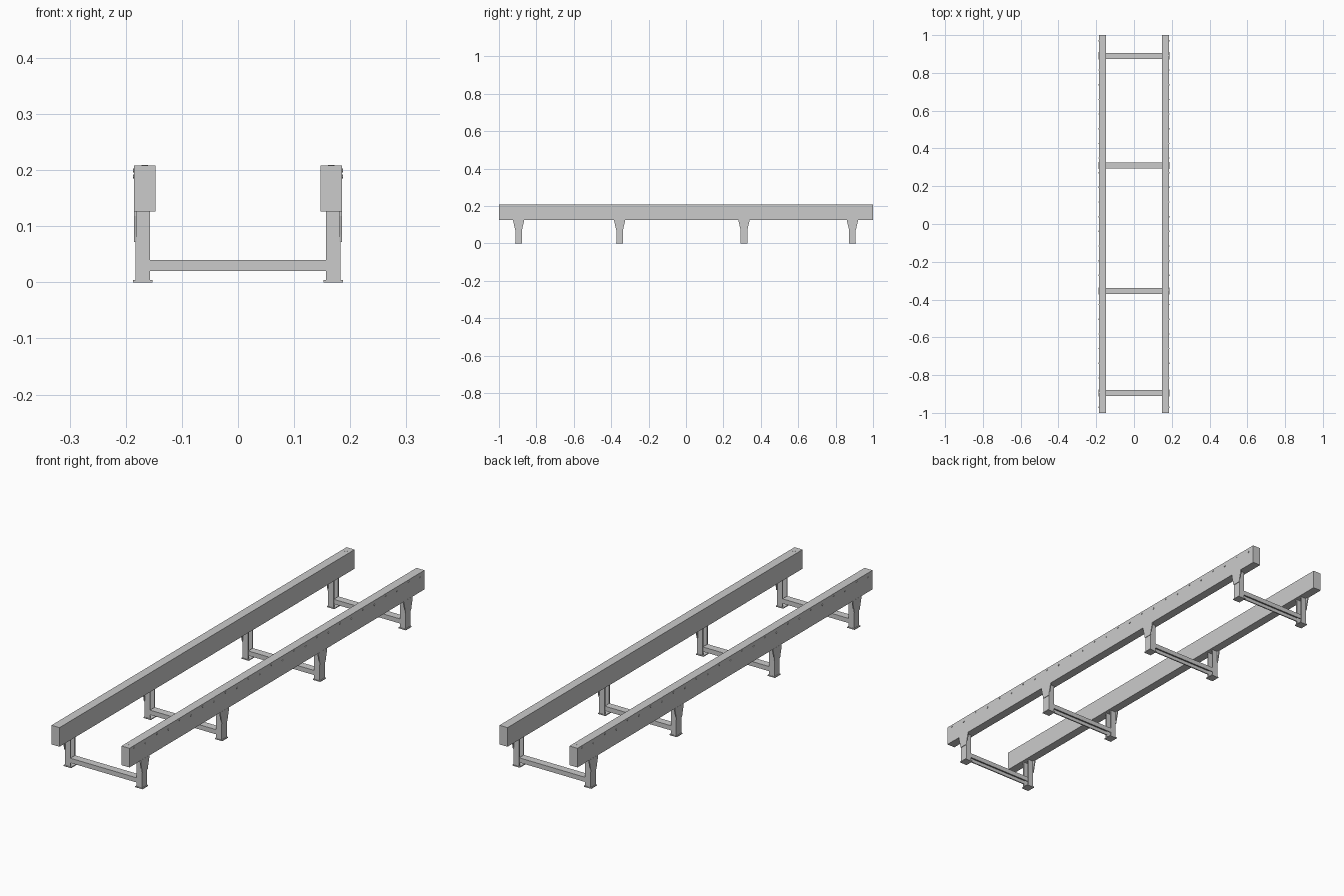
import bpy, bmesh
from mathutils import Vector

if "Cube" in bpy.data.objects:
    bpy.data.objects.remove(bpy.data.objects["Cube"])

LEG_Y = (-0.895, -0.355, 0.31, 0.89)


def make(name, bm):
    bmesh.ops.recalc_face_normals(bm, faces=bm.faces)
    me = bpy.data.meshes.new(name)
    bm.to_mesh(me)
    bm.free()
    ob = bpy.data.objects.new(name, me)
    bpy.context.collection.objects.link(ob)
    return ob


def prism(bm, pts, offset):
    """Extrude a closed 3D outline along an offset."""
    face = bm.faces.new([bm.verts.new(p) for p in pts])
    out = bmesh.ops.extrude_face_region(bm, geom=[face], use_keep_orig=True)
    verts = [g for g in out["geom"] if isinstance(g, bmesh.types.BMVert)]
    bmesh.ops.translate(bm, verts=verts, vec=Vector(offset))


def box(bm, x0, x1, y0, y1, z0, z1):
    prism(bm, [(x0, y0, z0), (x1, y0, z0), (x1, y1, z0), (x0, y1, z0)], (0, 0, z1 - z0))


def disc(bm, centre, axis, radius, depth):
    mat = Vector(axis).to_track_quat('Z', 'Y').to_matrix().to_4x4()
    mat.translation = Vector(centre)
    bmesh.ops.create_cone(bm, cap_ends=True, segments=10, radius1=radius,
                          radius2=radius, depth=depth, matrix=mat)


for side, s in (("right", 1), ("left", -1)):
    # Long beam
    bm = bmesh.new()
    box(bm, s * 0.147, s * 0.185, -1, 1, 0.126, 0.208)
    make(side + "_beam", bm)

    # Staggered screw heads on the outer face, plus one on top near the end
    bm = bmesh.new()
    for i in range(26):
        z = 0.199 if i % 2 == 0 else 0.189
        disc(bm, (s * 0.1855, s * (-0.97 + i * 0.0776), z), (s, 0, 0), 0.0035, 0.004)
    disc(bm, (s * 0.166, -s * 0.97, 0.208), (0, 0, 1), 0.006, 0.002)
    make(side + "_beam_screws", bm)

    for n, y in enumerate(LEG_Y, 1):
        # Channel-section leg, open towards the middle
        bm = bmesh.new()
        w, t = 0.0175, 0.005
        a, b = s * 0.157, s * 0.183
        c = s * (0.183 - t)
        prism(bm, [(a, y - w, 0.003), (b, y - w, 0.003), (b, y + w, 0.003), (a, y + w, 0.003),
                   (a, y + w - t, 0.003), (c, y + w - t, 0.003),
                   (c, y - w + t, 0.003), (a, y - w + t, 0.003)], (0, 0, 0.123))
        make(f"{side}_leg_{n}", bm)

        # Flared bracket on the outside of the leg
        bm = bmesh.new()
        half = [(0.0185, 0.072), (0.021, 0.085), (0.029, 0.118), (0.029, 0.127)]
        outline = half + [(-p, z) for p, z in reversed(half)]
        prism(bm, [(s * 0.1805, y + p, z) for p, z in outline], (s * 0.005, 0, 0))
        make(f"{side}_leg_bracket_{n}", bm)

        # Foot plate
        bm = bmesh.new()
        box(bm, s * 0.152, s * 0.187, y - 0.0195, y + 0.0195, 0, 0.004)
        make(f"{side}_foot_{n}", bm)

# Cross bars, channel section open underneath
for n, y in enumerate(LEG_Y, 1):
    bm = bmesh.new()
    w, t = 0.016, 0.005
    prof = [(-w, 0.02), (-w, 0.04), (w, 0.04), (w, 0.02),
            (w - t, 0.02), (w - t, 0.035), (-w + t, 0.035), (-w + t, 0.02)]
    prism(bm, [(-0.158, y + p, z) for p, z in prof], (0.316, 0, 0))
    make(f"cross_bar_{n}", bm)
